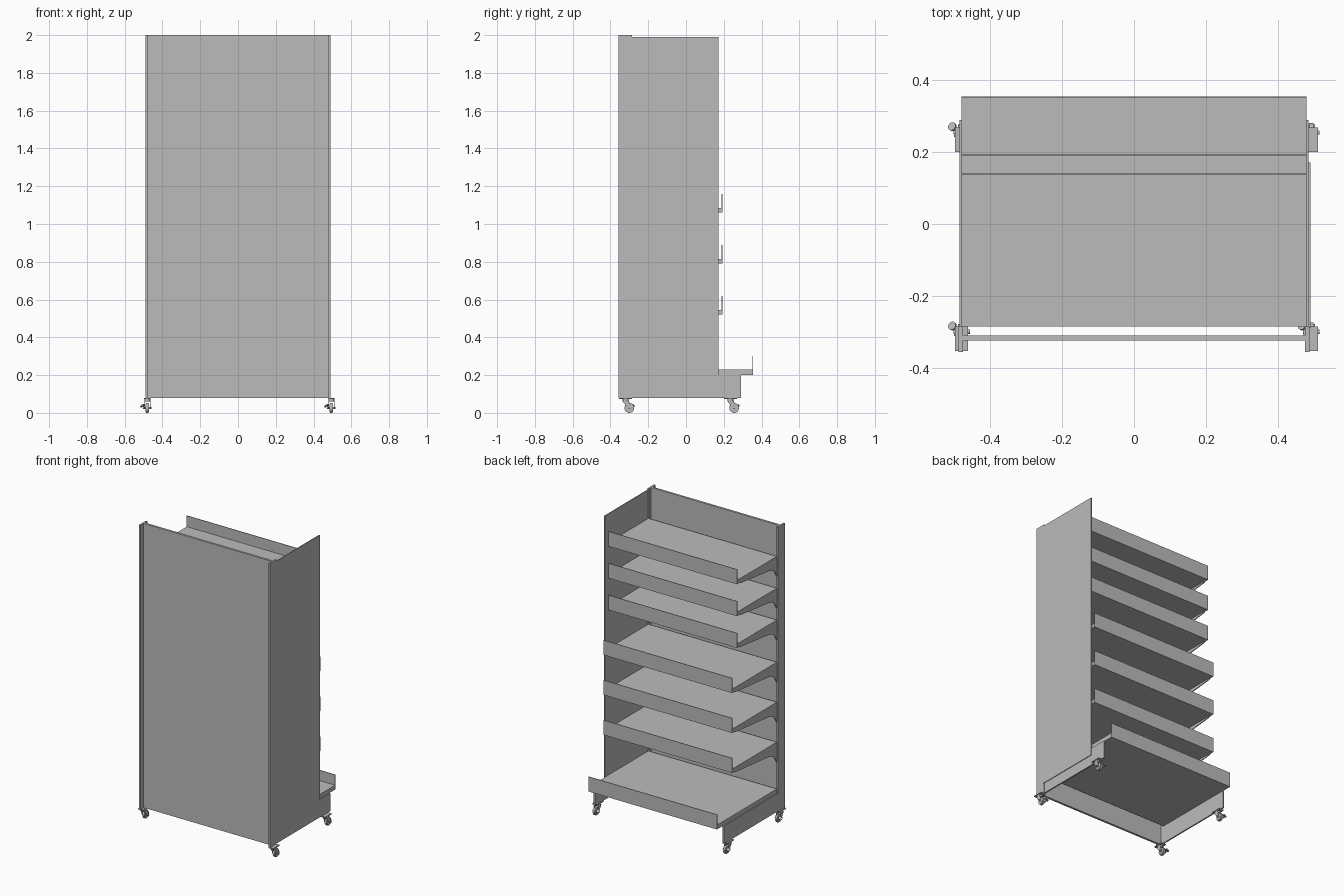
import bpy, bmesh, math
from mathutils import Vector, Matrix

cube = bpy.data.objects.get("Cube")
if cube:
    bpy.data.objects.remove(cube, do_unlink=True)

# one painted metal grey
grey = bpy.data.materials.new("metal_grey")
grey.use_nodes = True
grey.diffuse_color = (0.5, 0.5, 0.5, 1)
grey.node_tree.nodes["Principled BSDF"].inputs["Base Color"].default_value = grey.diffuse_color


def finish(name, bm, smooth=False):
    bmesh.ops.recalc_face_normals(bm, faces=bm.faces)
    mesh = bpy.data.meshes.new(name)
    bm.to_mesh(mesh)
    bm.free()
    mesh.materials.append(grey)
    obj = bpy.data.objects.new(name, mesh)
    bpy.context.collection.objects.link(obj)
    if smooth:
        bpy.ops.object.select_all(action="DESELECT")
        obj.select_set(True)
        bpy.context.view_layer.objects.active = obj
        bpy.ops.object.shade_smooth_by_angle(angle=math.radians(35))
    return obj


def add_box(bm, x, y, z):
    size = [b - a for a, b in (x, y, z)]
    mid = [(a + b) / 2 for a, b in (x, y, z)]
    bmesh.ops.create_cube(bm, size=1, matrix=Matrix.Translation(mid) @ Matrix.Diagonal(size + [1]))


def add_cylinder(bm, centre, radius, length, axis, sides=24):
    turn = Vector((0, 0, 1)).rotation_difference(Vector(axis)).to_matrix().to_4x4()
    bmesh.ops.create_cone(bm, cap_ends=True, segments=sides, radius1=radius, radius2=radius,
                          depth=length, matrix=Matrix.Translation(centre) @ turn)


def add_profile(bm, points, x0, x1):
    """Extrude a y-z outline along x."""
    face = bm.faces.new([bm.verts.new((x0, y, z)) for y, z in points])
    out = bmesh.ops.extrude_face_region(bm, geom=[face])
    verts = [v for v in out["geom"] if isinstance(v, bmesh.types.BMVert)]
    bmesh.ops.translate(bm, verts=verts, vec=(x1 - x0, 0, 0))


def box(name, x, y, z):
    bm = bmesh.new()
    add_box(bm, x, y, z)
    return finish(name, bm)


BACK = -0.285      # rear edge of the shelves
HALF = 0.48        # half width of the shelves

# back panel, and the single tall side panel
box("back_panel", (-0.477, 0.477), (-0.325, -0.31), (0.08, 2.0))
box("side_panel", (0.484, 0.491), (-0.29, 0.172), (0.15, 1.99))

# posts and low base sides
for side, label in ((-1, "right"), (1, "left")):
    xs = sorted((side * 0.477, side * 0.489))
    box(label + "_post", xs, (-0.357, BACK), (0.08, 2.0))
    xs = sorted((side * 0.477, side * 0.4865))
    box(label + "_base_side", xs, (BACK, 0.29), (0.08, 0.2))


# trays with a thin upright lip, carried on tapered brackets
def shelf(name, bottom, front, thick=0.026):
    bm = bmesh.new()
    add_profile(bm, [(BACK, bottom), (front, bottom), (front, bottom + 0.1),
                     (front - 0.004, bottom + 0.1), (front - 0.004, bottom + thick),
                     (BACK, bottom + thick)], -HALF, HALF)
    return finish(name, bm)


def bracket(name, side, bottom, front):
    bm = bmesh.new()
    add_profile(bm, [(BACK, bottom), (front - 0.02, bottom), (front - 0.04, bottom - 0.008),
                     (-0.2, bottom - 0.042), (-0.23, bottom - 0.05), (-0.26, bottom - 0.068),
                     (BACK, bottom - 0.11)], side * 0.473, side * 0.479)
    return finish(name, bm)


shelf("base_shelf", 0.2, 0.355, 0.03)
levels = [(0.52 + 0.27 * i, 0.193) for i in range(3)] + [(1.345 + 0.215 * i, 0.142) for i in range(3)]
for i, (z, front) in enumerate(levels, 1):
    shelf(f"shelf_{i}", z, front)
    for side, label in ((-1, "right"), (1, "left")):
        bracket(f"{label}_bracket_{i}", side, z, front)


# swivel casters with fork, wheel and brake pedal
def caster(name, x, y):
    bm = bmesh.new()
    add_box(bm, (x - 0.018, x + 0.018), (y - 0.034, y + 0.034), (0.073, 0.08))
    add_cylinder(bm, (x, y, 0.067), 0.016, 0.014, (0, 0, 1))
    for s in (-1, 1):
        arm = sorted((x + s * 0.013, x + s * 0.016))
        add_profile(bm, [(y - 0.016, 0.062), (y + 0.018, 0.062), (y + 0.03, 0.03),
                         (y + 0.022, 0.02), (y + 0.012, 0.024)], *arm)
    add_box(bm, (x - 0.016, x + 0.016), (y - 0.016, y + 0.018), (0.059, 0.063))
    add_cylinder(bm, (x, y + 0.02, 0.026), 0.006, 0.046, (1, 0, 0), 12)
    # brake lever and its round paddle
    add_box(bm, (x - 0.022, x - 0.016), (y + 0.008, y + 0.038), (0.022, 0.034))
    add_cylinder(bm, (x - 0.026, y + 0.036, 0.038), 0.012, 0.006, (-0.5, 0.3, 0.8), 16)
    finish(name + "_fork", bm, True)
    bm = bmesh.new()
    add_cylinder(bm, (x, y + 0.02, 0.026), 0.026, 0.02, (1, 0, 0), 32)
    rims = [e for e in bm.edges if abs(e.verts[0].co.x - e.verts[1].co.x) < 1e-5]
    bmesh.ops.bevel(bm, geom=rims, offset=0.004, segments=2, affect="EDGES")
    finish(name + "_wheel", bm, True)


for x, side in ((-0.48, "right"), (0.494, "left")):
    for y, end in ((-0.32, "front"), (0.235, "back")):
        caster(f"{end}_{side}_caster", x, y)
